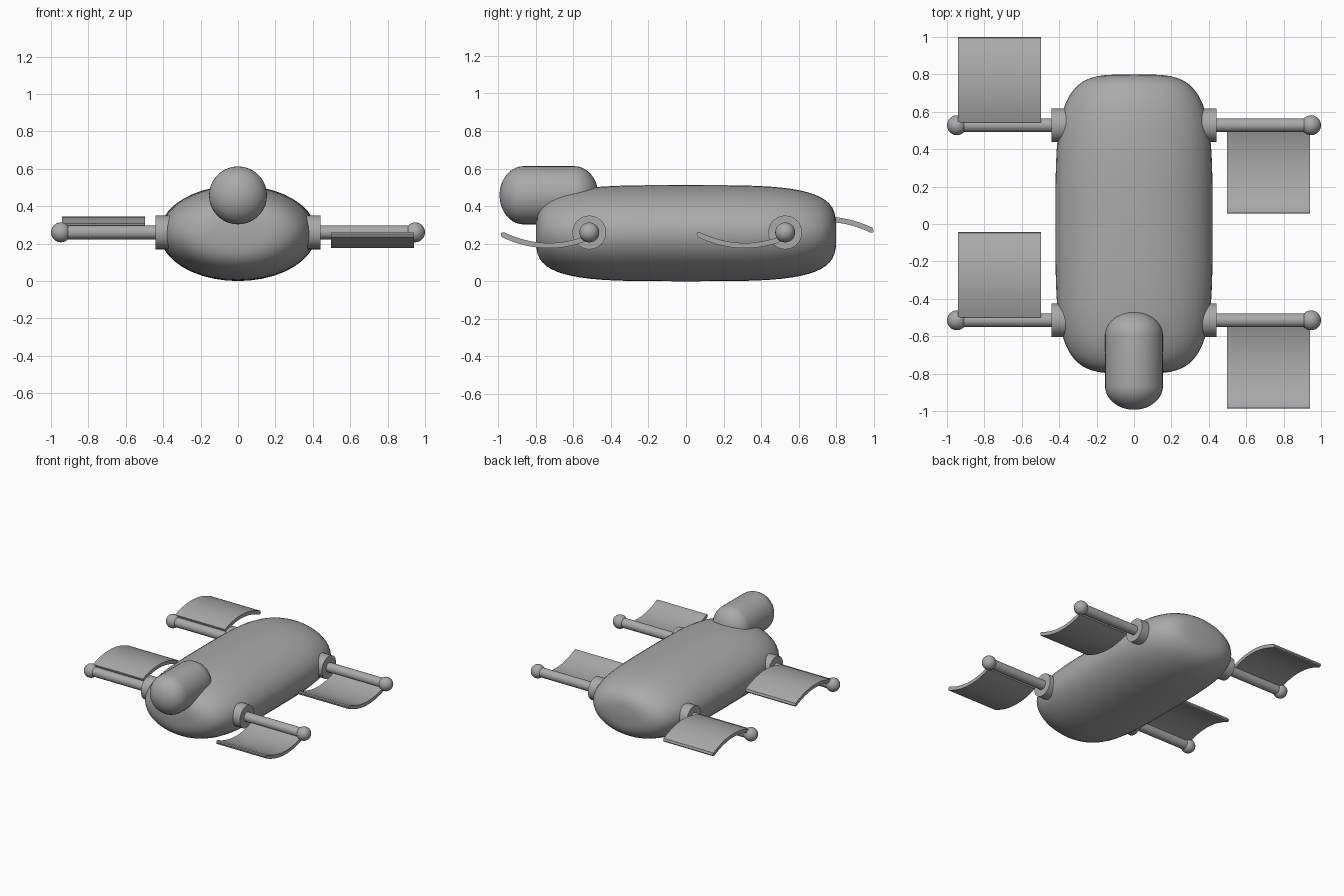
import bpy, bmesh, math
from mathutils import Matrix

if "Cube" in bpy.data.objects:
    bpy.data.objects.remove(bpy.data.objects["Cube"])

grey = bpy.data.materials.new("mid_grey")
grey.diffuse_color = (0.4, 0.4, 0.4, 1)
grey.use_nodes = True
grey.node_tree.nodes["Principled BSDF"].inputs["Base Color"].default_value = grey.diffuse_color


def finish(name, bm, angle=40):
    bmesh.ops.recalc_face_normals(bm, faces=bm.faces)
    mesh = bpy.data.meshes.new(name)
    bm.to_mesh(mesh)
    bm.free()
    mesh.materials.append(grey)
    ob = bpy.data.objects.new(name, mesh)
    bpy.context.collection.objects.link(ob)
    bpy.context.view_layer.objects.active = ob
    ob.select_set(True)
    bpy.ops.object.shade_smooth_by_angle(angle=math.radians(angle))
    ob.select_set(False)
    return ob


def loft(name, rings, segs, zc):
    """Elliptical rings (y, half width, half height) closed by a tip at each end."""
    bm = bmesh.new()
    loops = []
    for y, rx, rz in rings:
        if rx < 1e-4:
            loops.append([bm.verts.new((0, y, zc))])
        else:
            loops.append([bm.verts.new((rx * math.cos(2 * math.pi * k / segs), y,
                                        zc + rz * math.sin(2 * math.pi * k / segs)))
                          for k in range(segs)])
    for a, b in zip(loops, loops[1:]):
        for k in range(segs):
            n = (k + 1) % segs
            if len(a) == 1:
                bm.faces.new((a[0], b[k], b[n]))
            elif len(b) == 1:
                bm.faces.new((a[k], a[n], b[0]))
            else:
                bm.faces.new((a[k], a[n], b[n], b[k]))
    return finish(name, bm, 60)


# Long rounded body
body = []
for i in range(33):
    t = math.pi * i / 32
    c = math.cos(t)
    y = -math.copysign(abs(c) ** 0.6, c)
    w = max(0, 1 - abs(y) ** 4) ** 0.25
    h = max(0, 1 - abs(y) ** 3.8) ** 0.27
    body.append((0.8 * y, 0.42 * w, 0.256 * h))
loft("body", body, 40, 0.256)

# Capsule head resting on the front of the body
head = []
for end, y0 in ((-1, -0.865), (1, -0.595)):
    for i in range(11):
        a = math.pi / 2 * (i / 10 if end < 0 else 1 - i / 10)
        r = 0.155 * math.sin(a)
        head.append((y0 + end * 0.128 * math.cos(a), r, r))
loft("head", head, 36, 0.458)


def cylinder(name, x0, x1, r, y, side):
    bm = bmesh.new()
    m = Matrix.Translation((side * (x0 + x1) / 2, y, 0.26)) @ Matrix.Rotation(math.pi / 2, 4, 'Y')
    bmesh.ops.create_cone(bm, cap_ends=True, segments=32, radius1=r, radius2=r,
                          depth=x1 - x0, matrix=m)
    finish(name, bm)


def paddle(name, y, side):
    """Curved plate; hangs forward on the right, turned over on the left."""
    steps, half = 14, 0.014
    mid = []
    for i in range(steps + 1):
        u = i / steps
        d = 0.02 + 0.44 * u
        # the dip is deepest near the middle of the plate
        z = -0.012 - 0.058 * (1 - ((d - 0.215) / 0.245) ** 2)
        mid.append((-d, z))
    top, low = [], []
    for i, (d, z) in enumerate(mid):
        a, b = mid[max(i - 1, 0)], mid[min(i + 1, steps)]
        ty, tz = b[0] - a[0], b[1] - a[1]
        l = math.hypot(ty, tz)
        n = (-tz / l * half, ty / l * half)
        top.append((d + n[0], z + n[1]))
        low.append((d - n[0], z - n[1]))
    # rounded outer tip
    d, z = mid[-1]
    tip = [(d - 0.008, z + 0.012), (d - 0.012, z + 0.004), (d - 0.008, z - 0.005)]
    if top[-1][1] < low[-1][1]:
        tip = tip[::-1]
        outline = low[::-1][::-1] + tip[::-1] + top[::-1]
    else:
        outline = top + tip + low[::-1]
    bm = bmesh.new()
    ends = [[bm.verts.new((side * x, y + side * p, 0.26 + side * q)) for p, q in outline]
            for x in (0.497, 0.94)]
    count = len(outline)
    for k in range(count):
        n = (k + 1) % count
        bm.faces.new((ends[0][k], ends[0][n], ends[1][n], ends[1][k]))
    for e in ends:
        bm.faces.new(e)
    finish(name, bm)


# Four limbs: collar, rod, ball and paddle
for y, row in ((-0.515, "front"), (0.528, "back")):
    for side, hand in ((1, "right"), (-1, "left")):
        tag = f"{row}_{hand}"
        cylinder(f"collar_{tag}", 0.34, 0.44, 0.09, y, side)
        cylinder(f"rod_{tag}", 0.38, 0.945, 0.037, y, side)
        bm = bmesh.new()
        bmesh.ops.create_uvsphere(bm, u_segments=24, v_segments=14, radius=0.053,
                                  matrix=Matrix.Translation((side * 0.947, y, 0.26)))
        finish(f"ball_{tag}", bm, 60)
        paddle(f"paddle_{tag}", y, side)
